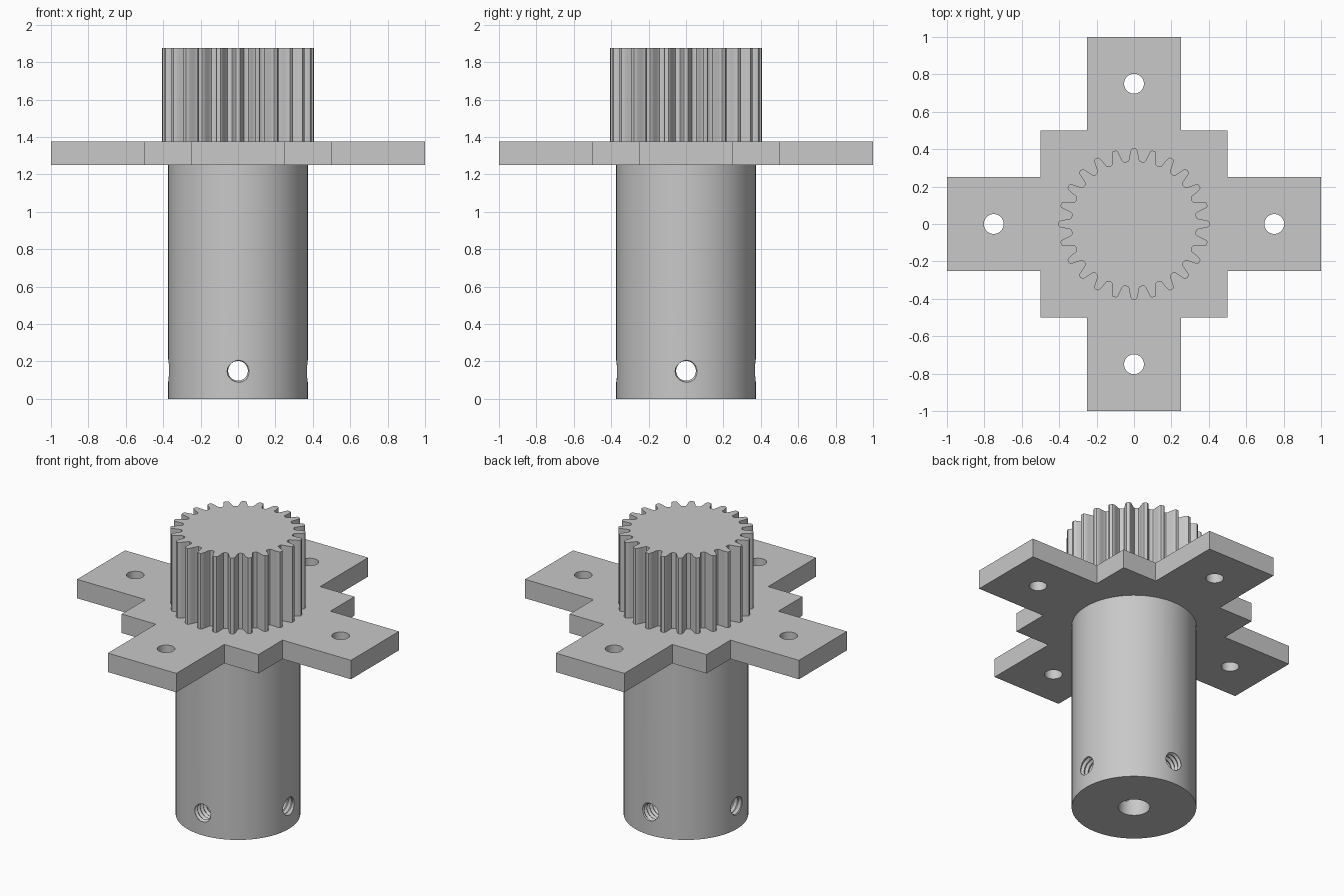
import bpy, bmesh
from math import pi, tau, sin, cos, radians

old = bpy.data.objects.get("Cube")
if old:
    bpy.data.objects.remove(old, do_unlink=True)

COLOUR = (0.58, 0.58, 0.58, 1)
grey = bpy.data.materials.new("plain_grey")
grey.use_nodes = True
grey.diffuse_color = COLOUR
grey.node_tree.nodes["Principled BSDF"].inputs["Base Color"].default_value = COLOUR


def make_object(name, bm):
    bmesh.ops.recalc_face_normals(bm, faces=bm.faces[:])
    mesh = bpy.data.meshes.new(name)
    bm.to_mesh(mesh)
    bm.free()
    mesh.materials.append(grey)
    obj = bpy.data.objects.new(name, mesh)
    bpy.context.collection.objects.link(obj)
    return obj


def prism(name, outline, z0, z1):
    """Extrude a flat outline from z0 to z1."""
    bm = bmesh.new()
    face = bm.faces.new([bm.verts.new((x, y, z0)) for x, y in outline])
    top = bmesh.ops.extrude_face_region(bm, geom=[face])["geom"]
    moved = [v for v in top if isinstance(v, bmesh.types.BMVert)]
    bmesh.ops.translate(bm, verts=moved, vec=(0, 0, z1 - z0))
    return make_object(name, bm)


def circle(radius, count, cx=0, cy=0):
    return [(cx + radius * cos(tau * i / count), cy + radius * sin(tau * i / count))
            for i in range(count)]


def thread_cutter(name, minor, major, pitch, half_length, sides=24):
    """Closed helical screw shape along z."""
    bm = bmesh.new()
    rows = int(4 * half_length / pitch)
    grid = []
    for j in range(sides):
        a = tau * j / sides
        column = []
        for k in range(rows + 1):
            r = major if k % 2 else minor
            s = (k / 2 + j / sides) * pitch - half_length
            column.append(bm.verts.new((r * cos(a), r * sin(a), s)))
        grid.append(column)
    for j in range(sides):
        # the last column joins the first one full turn further along
        step = 2 if j == sides - 1 else 0
        after = grid[(j + 1) % sides]
        for k in range(rows - step):
            bm.faces.new((grid[j][k], after[k + step], after[k + step + 1], grid[j][k + 1]))
    start = [c[0] for c in grid] + [grid[0][2], grid[0][1]]
    end = [c[rows] for c in grid] + [grid[-1][rows - 1], grid[-1][rows - 2]]
    caps = [bm.faces.new(start), bm.faces.new(end)]
    bmesh.ops.poke(bm, faces=caps)
    return make_object(name, bm)


def cut(target, cutter):
    """Subtract the cutter and remove it."""
    cutter.hide_render = True
    mod = target.modifiers.new("cut", 'BOOLEAN')
    mod.operation = 'DIFFERENCE'
    mod.solver = 'EXACT'
    mod.object = cutter
    bpy.context.view_layer.objects.active = target
    bpy.ops.object.modifier_apply(modifier=mod.name)
    bpy.data.objects.remove(cutter, do_unlink=True)


# Hub: round shaft with a blind bore and crossing threaded screw holes
hub = prism("hub", circle(0.373, 96), 0, 1.25)
cut(hub, prism("bore_cutter", circle(0.095, 48), -0.1, 0.5))
for turn in (0, pi / 2):
    screw = thread_cutter("screw_cutter", 0.053, 0.064, 0.03, 0.45)
    screw.location.z = 0.15
    screw.rotation_euler = (pi / 2, 0, turn)
    cut(hub, screw)

# Mounting plate: stepped cross with one hole in each arm
quarter = [(1, -0.25), (1, 0.25), (0.5, 0.25), (0.5, 0.5), (0.25, 0.5)]
outline = []
for _ in range(4):
    outline += quarter
    quarter = [(-y, x) for x, y in quarter]
plate = prism("mounting_plate", outline, 1.25, 1.375)
for cx, cy in circle(0.75, 4):
    cut(plate, prism("hole_cutter", circle(0.053, 40, cx, cy), 1.2, 1.45))

# Gear: rounded teeth, mirrored about each tooth centre
TEETH = 24
half_tooth = [(1.5, 0.404), (2.4, 0.397), (3.1, 0.38), (3.9, 0.36),
              (4.5, 0.345), (5.3, 0.337)]
tooth = ([(-a, r) for a, r in reversed(half_tooth)] + [(0, 0.405)]
         + half_tooth + [(180 / TEETH, 0.334)])
gear_outline = []
for i in range(TEETH):
    for a, r in tooth:
        angle = radians(a) + tau * i / TEETH
        gear_outline.append((r * cos(angle), r * sin(angle)))
gear = prism("gear", gear_outline, 1.375, 1.875)

# Smooth round walls, keep rims and corners crisp
bpy.ops.object.select_all(action='DESELECT')
for obj in (hub, plate, gear):
    obj.select_set(True)
bpy.context.view_layer.objects.active = hub
bpy.ops.object.shade_smooth_by_angle(angle=radians(30))
